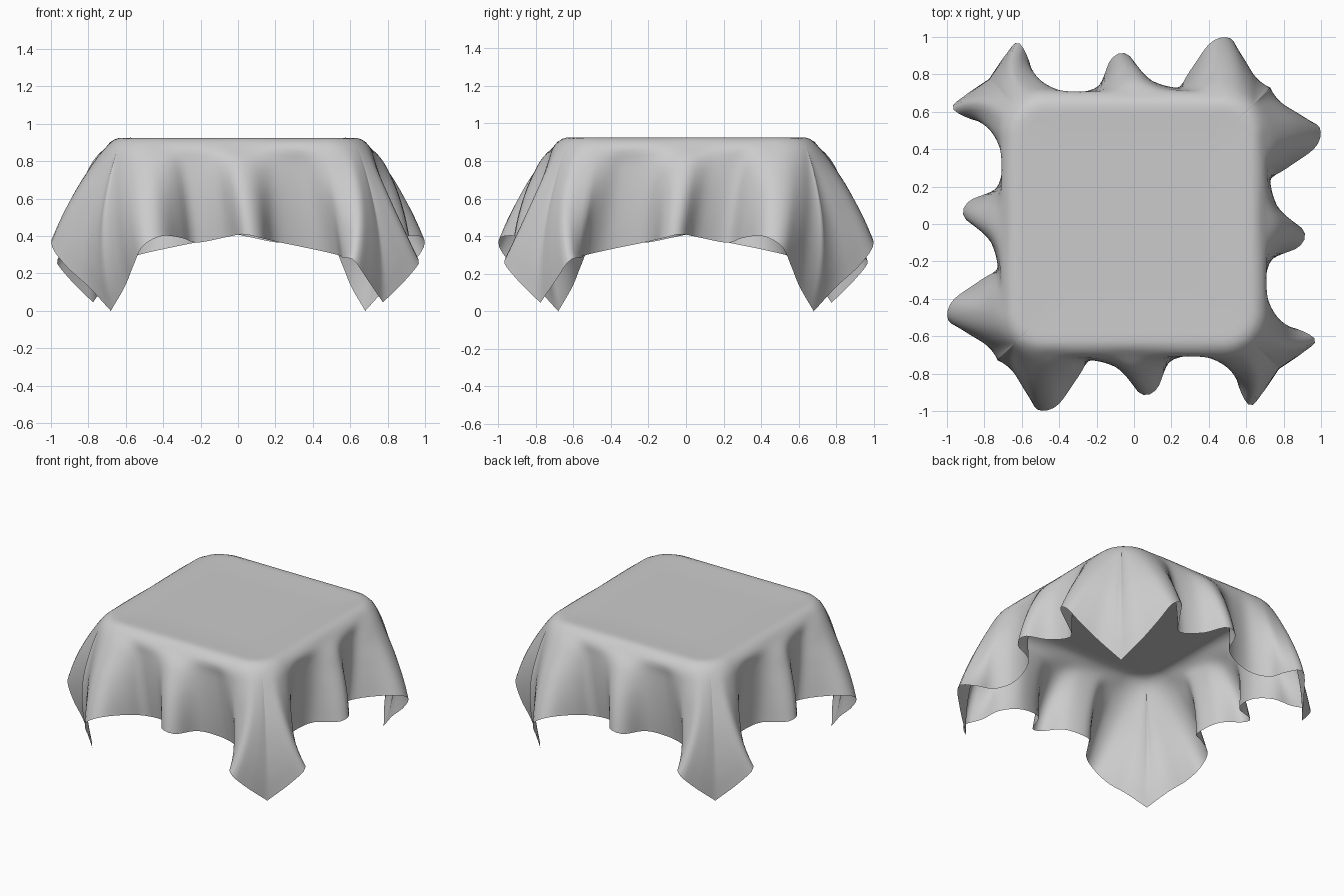
import bpy, bmesh, math
from mathutils import Vector

if "Cube" in bpy.data.objects:
    bpy.data.objects.remove(bpy.data.objects["Cube"])

COLS, ROWS = 72, 24
TOP = 0.925

# Hem of the front side, from the left cloth corner to the right cloth corner
HEM = [Vector(p) for p in [
    (-.68, -.68, .0), (-.605, -.80, .13), (-.56, -.92, .24), (-.51, -.995, .345),
    (-.41, -.97, .40), (-.30, -.82, .39), (-.22, -.72, .365), (-.06, -.77, .395),
    (.03, -.905, .41), (.12, -.885, .39), (.205, -.72, .37), (.40, -.665, .33),
    (.53, -.735, .30), (.56, -.87, .285), (.62, -.97, .27), (.69, -.90, .17),
    (.775, -.775, .045)]]


def spline(pts, count):
    """Sample a Catmull-Rom curve through pts at even arc length."""
    p = [2 * pts[0] - pts[1]] + pts + [2 * pts[-1] - pts[-2]]
    fine = []
    for i in range(1, len(p) - 2):
        a, b, c, d = p[i - 1:i + 3]
        for k in range(20):
            t = k / 20
            fine.append(0.5 * (2 * b + (c - a) * t + (2 * a - 5 * b + 4 * c - d) * t * t
                               + (3 * b - a - 3 * c + d) * t ** 3))
    fine.append(pts[-1].copy())
    dist = [0.0]
    for a, b in zip(fine, fine[1:]):
        dist.append(dist[-1] + (b - a).length)
    out, j = [], 0
    for i in range(count + 1):
        s = dist[-1] * i / count
        while j < len(fine) - 2 and dist[j + 1] < s:
            j += 1
        f = (s - dist[j]) / (dist[j + 1] - dist[j])
        out.append(fine[j].lerp(fine[j + 1], min(f, 1)))
    return out


def rim(u, half=0.575, r=0.10):
    """Point and outward direction on the rounded table edge, u from -1 to 1."""
    flat, arc = half - r, r * math.pi / 4
    u -= 0.06 * (1 - u * u)
    # columns crowd towards the table corners, where the cloth fans out
    s = (flat + arc) * math.sin(u * (1.2 - 0.2 * u * u) * math.pi / 2)
    over = max(0, abs(s) - flat) / r
    sign = 1 if s >= 0 else -1
    n = Vector((sign * math.sin(over), -math.cos(over), 0))
    x = s if over == 0 else sign * flat
    return Vector((x, -flat, TOP)) + n * r, n


def hang(a, h, n, u, f):
    """Point at fraction f of the drop from shoulder a to hem h."""
    w = min(1, max(0, (abs(u) - 0.35) / 0.3))
    w = w * w * (3 - 2 * w)
    sign = 1 if u > 0 else -1
    diag = Vector((sign, -1, 0)).normalized()
    side = Vector((sign, 1, 0)).normalized()
    # middle folds swell out early, corner folds stay narrow and flare late
    late = 2.0 if u > 0 else 1.2
    d = h - a
    q = (a + diag * d.dot(diag) * f ** (0.66 + 0.24 * w)
         + side * d.dot(side) * f ** (0.66 + (late - 0.66) * w))
    corner = 0.14 if u > 0 else 0.32
    q += n * (0.06 + corner * u ** 4) * f * (1 - f)
    q.z = a.z + d.z * f
    return q


# One side of the cloth: table top, rounded edge, hanging folds
grid = []
for i, h in enumerate(spline(HEM, COLS)):
    u = 2 * i / COLS - 1
    p, n = rim(u)
    edge = p + n * 0.075 - Vector((0, 0, 0.004))
    shoulder = p + n * 0.13 - Vector((0, 0, 0.05))
    ctrl = [p, edge, shoulder] + [hang(shoulder, h, n, u, f) for f in (.15, .4, .62, .82)] + [h]
    inner = [Vector((p.x * k, p.y * k, TOP - 0.005)) for k in (0, .3, .6, .85)]
    grid.append(inner + spline(ctrl, ROWS))

# Reflect the side across both diagonals to close the cloth
bm = bmesh.new()
for a, b in ((1, 0), (0, 1), (0, -1), (-1, 0)):
    vs = [[bm.verts.new((a * v.x + b * v.y, b * v.x + a * v.y, v.z)) for v in col]
          for col in grid]
    for c0, c1 in zip(vs, vs[1:]):
        for k in range(len(c0) - 1):
            bm.faces.new((c0[k], c0[k + 1], c1[k + 1], c1[k]))
bmesh.ops.remove_doubles(bm, verts=bm.verts, dist=0.0005)
bmesh.ops.recalc_face_normals(bm, faces=bm.faces)
top_face = max(bm.faces, key=lambda f: f.calc_center_median().z - f.calc_center_median().xy.length)
if top_face.normal.z < 0:
    bmesh.ops.reverse_faces(bm, faces=bm.faces)

mesh = bpy.data.meshes.new("tablecloth")
bm.to_mesh(mesh)
bm.free()
cloth = bpy.data.objects.new("tablecloth", mesh)
bpy.context.collection.objects.link(cloth)
for poly in mesh.polygons:
    poly.use_smooth = True
